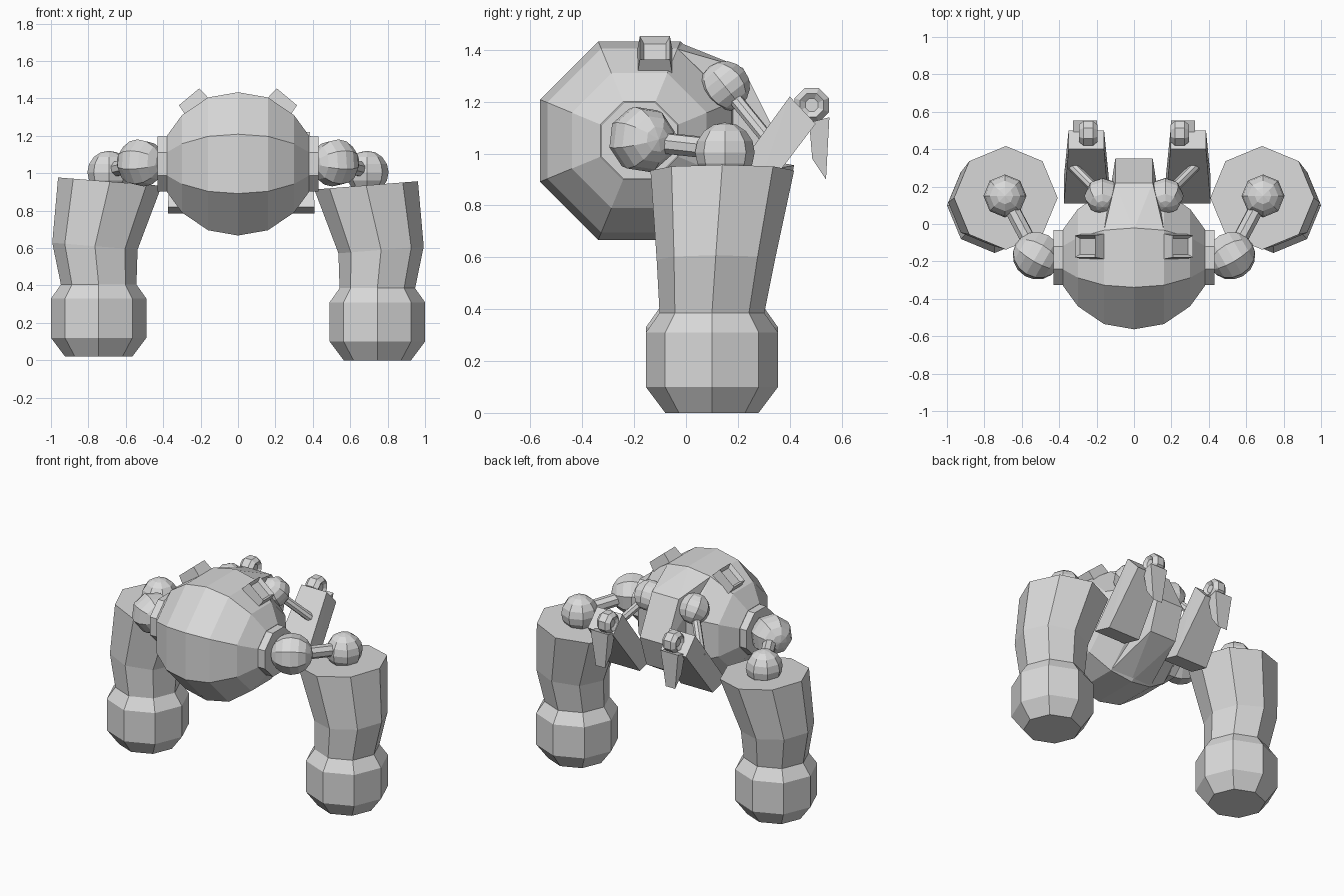
import bpy, bmesh, math
from mathutils import Vector

if "Cube" in bpy.data.objects:
    bpy.data.objects.remove(bpy.data.objects["Cube"])

grey = bpy.data.materials.new("plain_grey")
grey.diffuse_color = (0.7, 0.7, 0.7, 1)
grey.use_nodes = True
grey.node_tree.nodes["Principled BSDF"].inputs["Base Color"].default_value = grey.diffuse_color


def finish(name, bm):
    bmesh.ops.recalc_face_normals(bm, faces=bm.faces)
    me = bpy.data.meshes.new(name)
    bm.to_mesh(me)
    bm.free()
    me.materials.append(grey)
    ob = bpy.data.objects.new(name, me)
    bpy.context.collection.objects.link(ob)
    return ob


def loft(name, rings, inset=None):
    """Skin closed rings of equal length and cap both ends."""
    bm = bmesh.new()
    vs = [[bm.verts.new(p) for p in r] for r in rings]
    for a, b in zip(vs, vs[1:]):
        for i in range(len(a)):
            j = (i + 1) % len(a)
            bm.faces.new((a[i], a[j], b[j], b[i]))
    caps = [bm.faces.new(vs[0]), bm.faces.new(vs[-1])]
    bm.normal_update()
    bmesh.ops.recalc_face_normals(bm, faces=bm.faces)
    if inset:
        which, thick, depth = inset
        for f in caps[which:]:
            bmesh.ops.inset_region(bm, faces=[f], thickness=thick, depth=0)
            bmesh.ops.translate(bm, verts=f.verts, vec=f.normal * -depth)
    return finish(name, bm)


def ring_x(x, cy, cz, apothem):
    r = apothem / math.cos(math.pi / 8)
    return [(x, cy + r * math.cos(math.pi / 8 + i * math.pi / 4),
             cz + r * math.sin(math.pi / 8 + i * math.pi / 4)) for i in range(8)]


def hull(name, pts):
    bm = bmesh.new()
    for p in pts:
        bm.verts.new(p)
    res = bmesh.ops.convex_hull(bm, input=bm.verts)
    loose = [v for v in bm.verts if not v.link_faces]
    bmesh.ops.delete(bm, geom=loose, context='VERTS')
    return finish(name, bm)


def ball(name, c, r, axis):
    bm = bmesh.new()
    bmesh.ops.create_uvsphere(bm, u_segments=8, v_segments=8, radius=r)
    q = Vector((0, 0, 1)).rotation_difference(Vector(axis))
    for v in bm.verts:
        v.co = q @ v.co + Vector(c)
    return finish(name, bm)


def rod(name, a, b, r):
    a, b = Vector(a), Vector(b)
    q = Vector((0, 0, 1)).rotation_difference(b - a)
    circ = [q @ Vector((r * math.cos(i * math.pi / 4), r * math.sin(i * math.pi / 4), 0))
            for i in range(8)]
    return loft(name, [[a + c for c in circ], [b + c for c in circ]])


# Faceted barrel body, turned around the x axis
CY, CZ = -0.18, 1.05
profile = [(-.38, .15), (-.3, .26), (-.16, .355), (0, .383),
           (.16, .355), (.3, .26), (.38, .15)]
loft("body", [ring_x(x, CY, CZ, a) for x, a in profile])

# Tapered tail hump growing out of the back of the body
tail = [(0, -.03, 1.43), (0, -.03, .67)]
for s in (-1, 1):
    tail += [(s * .16, -.033, 1.403), (s * .16, -.033, .697),
             (s * .1, .22, 1.33), (s * .1, .35, 1.07), (s * .1, .28, .86)]
hull("tail_hump", tail)

for s, side in ((-1, "left"), (1, "right")):
    # Shoulder: disc, ball and rod to the leg
    loft(side + "_shoulder_disc", [ring_x(s * x, CY, CZ, .147) for x in (.36, .43)])
    ball(side + "_shoulder_ball", (s * .52, -.17, 1.055), .13, (.86 * s, .5, 0))
    rod(side + "_shoulder_rod", (s * .52, -.17, 1.05), (s * .69, .15, 1.015), .042)
    ball(side + "_leg_ball", (s * .69, .15, 1.005), .115, (0, 0, 1))

    # Leg: stacked octagons (centre x, centre y, z, radius, tilt)
    lift = .02 if s < 0 else 0
    rings = []
    for cx, cy, z, r, tilt in ((.745, .1, 0, .18, 0), (.745, .1, .1, .255, 0),
                               (.745, .1, .31, .255, 0), (.745, .1, .385, .202, 0),
                               (.765, .115, .59, .228, .08), (.685, .14, .935, .277, .08)):
        ring = []
        for i in range(8):
            dx = r * math.cos(i * math.pi / 4)
            ring.append((s * (cx + dx), cy + r * math.sin(i * math.pi / 4),
                         z + lift + tilt * dx))
        rings.append(ring)
    loft(side + "_leg", rings)

    # Framed eye box on the top of the body
    n, u, v = Vector((s * .64, 0, .77)), Vector((s * .77, 0, -.64)), Vector((0, 1, 0))
    top = Vector((s * .262, -.12, 1.408))
    corners = ((-1, -1), (1, -1), (1, 1), (-1, 1))
    loft(side + "_eye_frame",
         [[top + n * h + u * (hu * a) + v * (hv * b) for a, b in corners]
          for h, hu, hv in ((-.09, .078, .07), (0, .07, .058))],
         inset=(1, .022, .025))

    # Rear arm: ball, rod, slanted forearm
    ball(side + "_arm_ball", (s * .168, .15, 1.26), .097, (0, .62, -.78))
    rod(side + "_arm_rod", (s * .168, .15, 1.26), (s * .34, .32, 1.05), .027)
    ax = .29 if s > 0 else -.255
    low, up = .12, .095
    hull(side + "_forearm",
         [(ax + k * w, y, z) for k in (-1, 1)
          for w, y, z in ((low, .11, .82), (low, .25, .785),
                          (up, .40, 1.22), (up, .50, 1.115))])

    # Finger joint and claw
    loft(side + "_claw_joint",
         [ring_x(s * .245 + d, .485, 1.187, a)
          for d, a in ((-.05, .045), (-.025, .066), (.025, .066), (.05, .045))],
         inset=(0, .022, .015))
    hull(side + "_claw",
         [(s * .262 + k * w, y, z) for k in (-1, 1)
          for w, y, z in ((.062, .475, 1.12), (.065, .553, 1.14),
                          (.035, .54, .90), (.045, .487, .98))])
